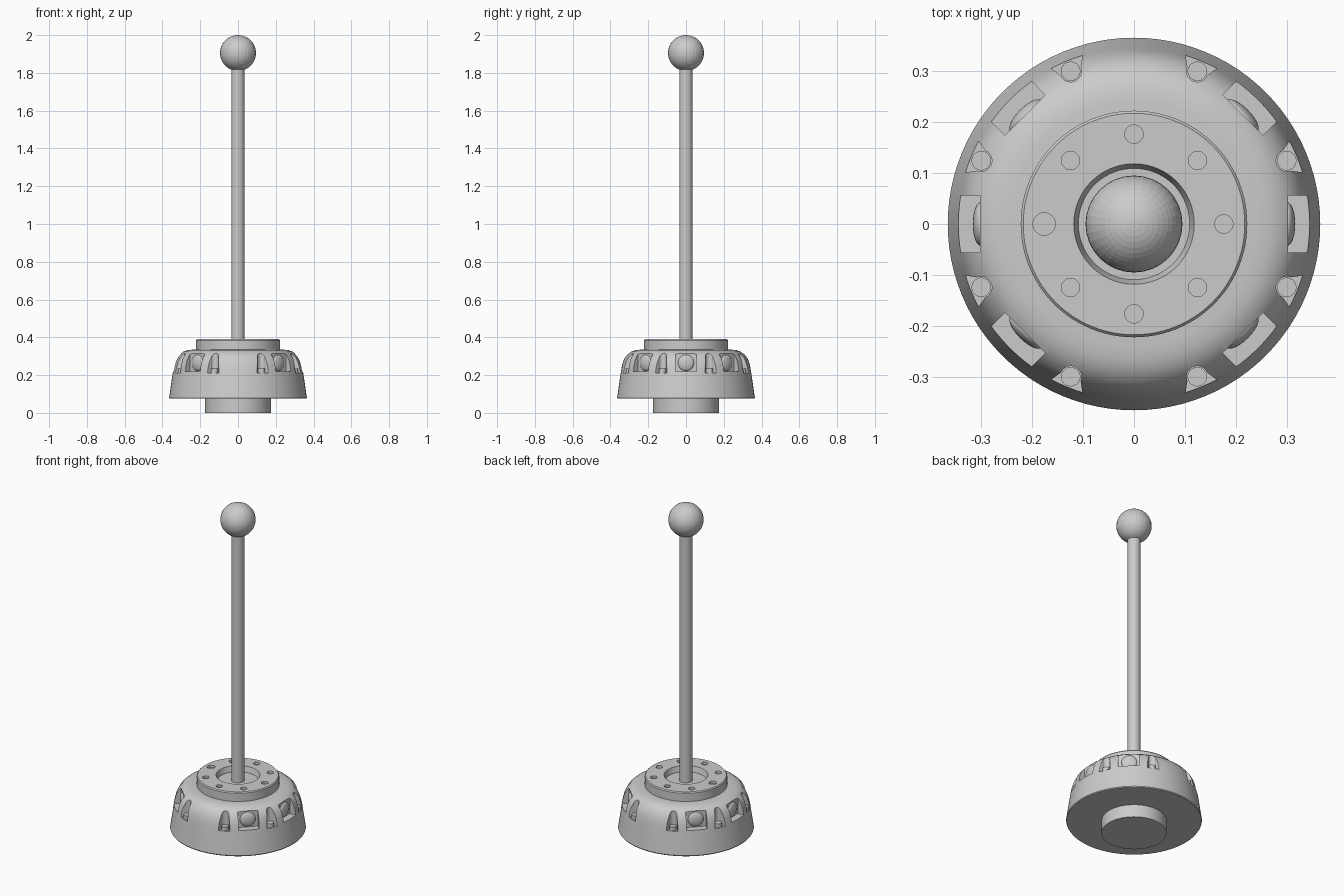
import bpy, bmesh, math
from mathutils import Matrix

if "Cube" in bpy.data.objects:
    bpy.data.objects.remove(bpy.data.objects["Cube"])

def finish(bm, name, smooth=True):
    bmesh.ops.recalc_face_normals(bm, faces=bm.faces)
    me = bpy.data.meshes.new(name)
    bm.to_mesh(me)
    bm.free()
    ob = bpy.data.objects.new(name, me)
    bpy.context.collection.objects.link(ob)
    if smooth:
        shade(ob)
    return ob

def shade(ob):
    bpy.ops.object.select_all(action='DESELECT')
    ob.select_set(True)
    bpy.context.view_layer.objects.active = ob
    bpy.ops.object.shade_smooth_by_angle(angle=math.radians(30))

def lathe(name, profile, seg=96):
    bm = bmesh.new()
    vs = [bm.verts.new((r, 0, z)) for r, z in profile]
    es = [bm.edges.new(p) for p in zip(vs, vs[1:])]
    bmesh.ops.spin(bm, geom=vs + es, cent=(0, 0, 0), axis=(0, 0, 1),
                   angle=2 * math.pi, steps=seg, use_merge=True)
    bmesh.ops.remove_doubles(bm, verts=bm.verts, dist=1e-5)
    return finish(bm, name)

def prism(bm, outline, z0, z1, turn):
    rot = Matrix.Rotation(turn, 3, 'Z')
    lo = [bm.verts.new(rot @ Matrix.Identity(3).col[0] * 0) for _ in outline]
    hi = [bm.verts.new((0, 0, 0)) for _ in outline]
    c, s = math.cos(turn), math.sin(turn)
    for (u, v), a, b in zip(outline, lo, hi):
        a.co = (u * c - v * s, u * s + v * c, z0)
        b.co = (u * c - v * s, u * s + v * c, z1)
    bm.faces.new(lo[::-1])
    bm.faces.new(hi)
    n = len(lo)
    for i in range(n):
        j = (i + 1) % n
        bm.faces.new((lo[i], lo[j], hi[j], hi[i]))

def circle(u, r, n=24):
    return [(u + r * math.cos(2 * math.pi * i / n), r * math.sin(2 * math.pi * i / n))
            for i in range(n)]

def carve(ob, cutter_bm):
    cutter = finish(cutter_bm, "cutter", False)
    cutter.hide_render = True
    bpy.context.view_layer.objects.active = ob
    mod = ob.modifiers.new("carve", 'BOOLEAN')
    mod.operation, mod.solver, mod.object = 'DIFFERENCE', 'EXACT', cutter
    # carve before any shading modifier
    bpy.ops.object.modifier_move_to_index(modifier=mod.name, index=0)
    bpy.ops.object.modifier_apply(modifier=mod.name)
    bpy.data.objects.remove(cutter)
    shade(ob)

# Rounded housing with the plug underneath
housing = lathe("housing", [
    (0, 0), (0.175, 0), (0.175, 0.075), (0.362, 0.075), (0.365, 0.08), (0.361, 0.105),
    (0.345, 0.215), (0.339, 0.25), (0.332, 0.274), (0.322, 0.294), (0.308, 0.311),
    (0.29, 0.324), (0.268, 0.332), (0.24, 0.335), (0, 0.335)])

# Pockets around the shoulder: wide ones and narrow teardrop ones
wide = [math.radians(a) for a in (0, 45, 135, 180, 225, 315)]
narrow = [math.radians(22.5 + 45 * i) for i in range(8)]
teardrop = [(0.324 - 0.021 * math.sin(math.pi * i / 12), 0.021 * math.cos(math.pi * i / 12))
            for i in range(13)] + [(0.4, -0.068), (0.4, 0.068)]
bm = bmesh.new()
for a in wide:
    prism(bm, [(0.302, -0.056), (0.4, -0.056), (0.4, 0.056), (0.302, 0.056)], 0.22, 0.37, a)
for a in narrow:
    prism(bm, teardrop, 0.212, 0.37, a)
carve(housing, bm)

# Pegs standing in the narrow pockets
bm = bmesh.new()
for a in narrow:
    prism(bm, circle(0.324, 0.019), 0.2, 0.235, a)
finish(bm, "pocket_pegs")

# Domed buttons on the back walls of the wide pockets
bm = bmesh.new()
for a in wide:
    m = (Matrix.Rotation(a, 4, 'Z') @ Matrix.Translation((0.3, 0, 0.265))
         @ Matrix.Diagonal((0.016, 0.043, 0.043, 1)))
    bmesh.ops.create_uvsphere(bm, u_segments=24, v_segments=16, radius=1, matrix=m)
finish(bm, "pocket_buttons")

# Top collar with central recess and a ring of bolt holes
collar = lathe("collar", [
    (0, 0.32), (0.222, 0.32), (0.222, 0.384), (0.217, 0.39), (0.118, 0.39),
    (0.109, 0.358), (0, 0.358)])
bm = bmesh.new()
for i in range(8):
    prism(bm, circle(0.176, 0.022 if i == 4 else 0.018), 0.376, 0.42, math.radians(45 * i))
carve(collar, bm)

# Tall rod and ball tip
lathe("rod", [(0, 0.34), (0.035, 0.34), (0.035, 1.85), (0, 1.85)], 32)
bm = bmesh.new()
bmesh.ops.create_uvsphere(bm, u_segments=32, v_segments=24, radius=0.095,
                          matrix=Matrix.Translation((0, 0, 1.905)))
finish(bm, "ball_tip", False)
